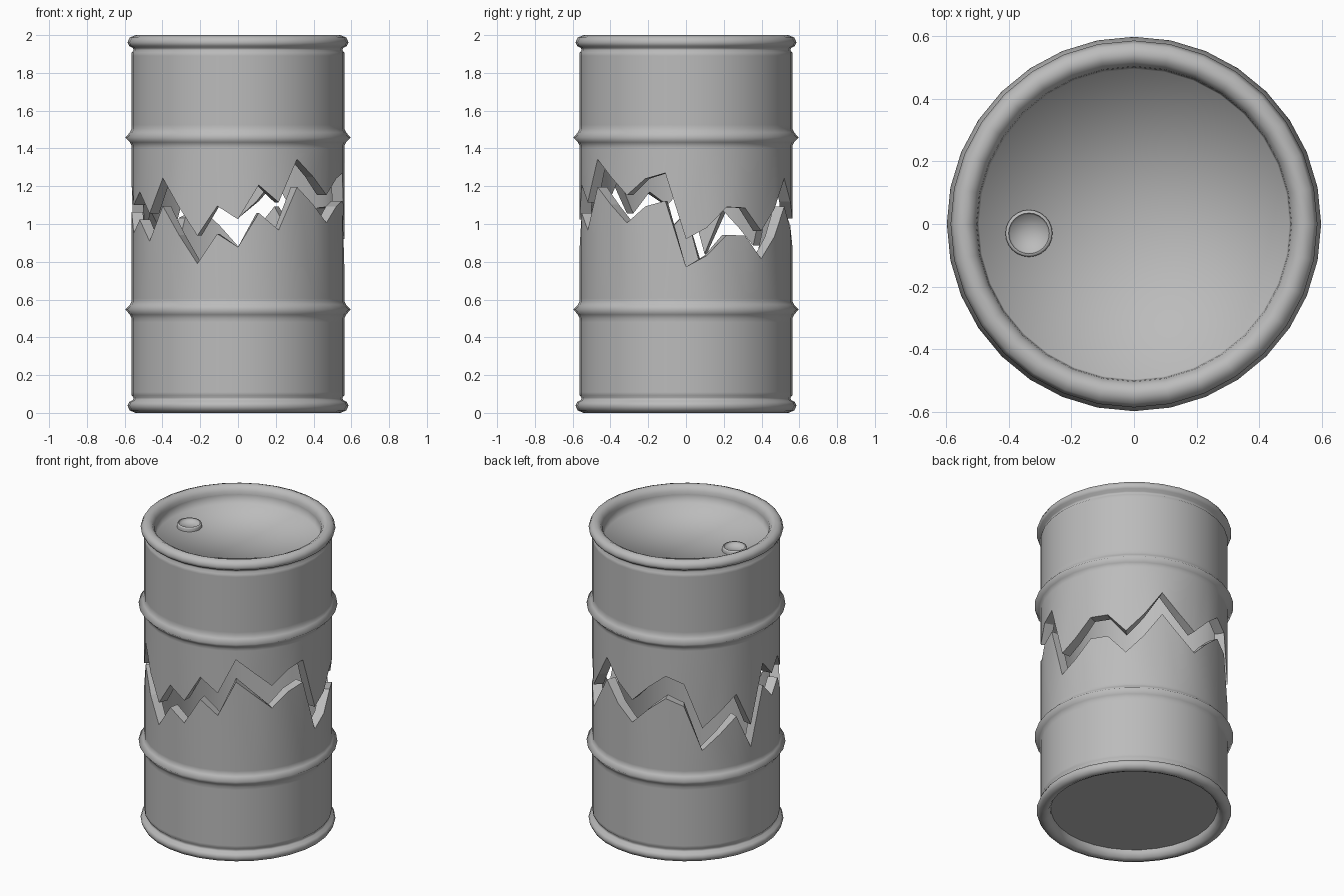
import bpy, bmesh, math

if "Cube" in bpy.data.objects:
    bpy.data.objects.remove(bpy.data.objects["Cube"])

SEG = 32        # sides of the drum
R = 0.563       # wall radius
WALL = 0.06     # wall thickness shown in the tear
GAP = 0.147     # vertical gap between the halves

# height of the torn edge of the upper half, one value per side,
# counted from the front (-y) towards the right (+x)
TEAR = [1.025, 1.206, 1.115, 1.343, 1.25, 1.153, 1.24, 1.27,
        0.92, 0.98, 1.09, 1.085, 0.963, 1.08, 1.24, 1.12,
        1.03, 1.14, 1.227, 1.18, 0.885, 0.98, 1.075, 0.842,
        1.21, 1.10, 1.17, 1.055, 1.243, 1.09, 0.938, 1.095]

steel = bpy.data.materials.new("grey_steel")
steel.diffuse_color = (0.5, 0.5, 0.5, 1)
steel.use_nodes = True
steel.node_tree.nodes["Principled BSDF"].inputs["Base Color"].default_value = steel.diffuse_color


def lathe(name, profile, seg, centre=(0, 0), sharp=(), flat=()):
    """Revolve (radius, height) points; height may be a list with one value per side.
    sharp: ring numbers with a hard edge, flat: ring numbers starting a flat shaded strip."""
    bm = bmesh.new()
    rings = []
    for r, z in profile:
        if r == 0:
            rings.append([bm.verts.new((centre[0], centre[1], z))])
            continue
        ring = []
        for k in range(seg):
            a = 2 * math.pi * k / seg
            h = z[k] if isinstance(z, list) else z
            ring.append(bm.verts.new((centre[0] + r * math.sin(a), centre[1] - r * math.cos(a), h)))
        rings.append(ring)
    for i in range(len(rings) - 1):
        lo, hi = rings[i], rings[i + 1]
        for k in range(seg):
            n = (k + 1) % seg
            if len(lo) == 1:
                vs = (lo[0], hi[n], hi[k])
            elif len(hi) == 1:
                vs = (lo[k], lo[n], hi[0])
            else:
                vs = (lo[k], lo[n], hi[n], hi[k])
            f = bm.faces.new(vs)
            f.smooth = i not in flat
    for i in sharp:
        for k in range(seg):
            e = bm.edges.get((rings[i][k], rings[i][(k + 1) % seg]))
            if e:
                e.smooth = False
    bmesh.ops.recalc_face_normals(bm, faces=bm.faces)
    me = bpy.data.meshes.new(name)
    bm.to_mesh(me)
    bm.free()
    me.materials.append(steel)
    ob = bpy.data.objects.new(name, me)
    bpy.context.collection.objects.link(ob)
    return ob


# outer profile from the tear up to the rim: hoop, neck, rolled rim
HOOP_AND_RIM = [(R, 1.40), (R, 1.415), (0.572, 1.432), (0.597, 1.457), (0.572, 1.485),
                (R, 1.505), (R, 1.525), (R, 1.89), (R, 1.908), (0.552, 1.92), (0.556, 1.932),
                (0.576, 1.942), (0.585, 1.962), (0.573, 1.987), (0.543, 2.0),
                (0.517, 1.988), (0.503, 1.965), (0.5, 1.945)]
N = len(HOOP_AND_RIM)

# upper half: inner wall, torn edge, outside, rim, recessed lid
upper = [(0, 1.86), (R - WALL, 1.86), (R - WALL, TEAR), (R, TEAR)] + HOOP_AND_RIM
upper += [(0.495, 1.885), (0, 1.885)]
lathe("upper_drum", upper, SEG, sharp=(1, 2, 3, 3 + N), flat=(0, 2))

# lower half: the same outline mirrored, with a flat base
low_tear = [z - GAP for z in TEAR]
lower = [(0, 0.12), (R - WALL, 0.12), (R - WALL, low_tear), (R, low_tear)]
lower += [(r, 2.005 - z if 0.3 < 2 - z < 0.8 else 2 - z) for r, z in HOOP_AND_RIM] + [(0, 0.055)]
lathe("lower_drum", lower, SEG, sharp=(1, 2, 3, 3 + N), flat=(0, 2, 3 + N))

# filler cap on the lid
lathe("filler_cap",
      [(0.075, 1.88), (0.075, 1.902), (0.071, 1.912), (0.065, 1.912), (0.06, 1.895), (0, 1.893)],
      24, centre=(-0.335, -0.03), sharp=(3,))
